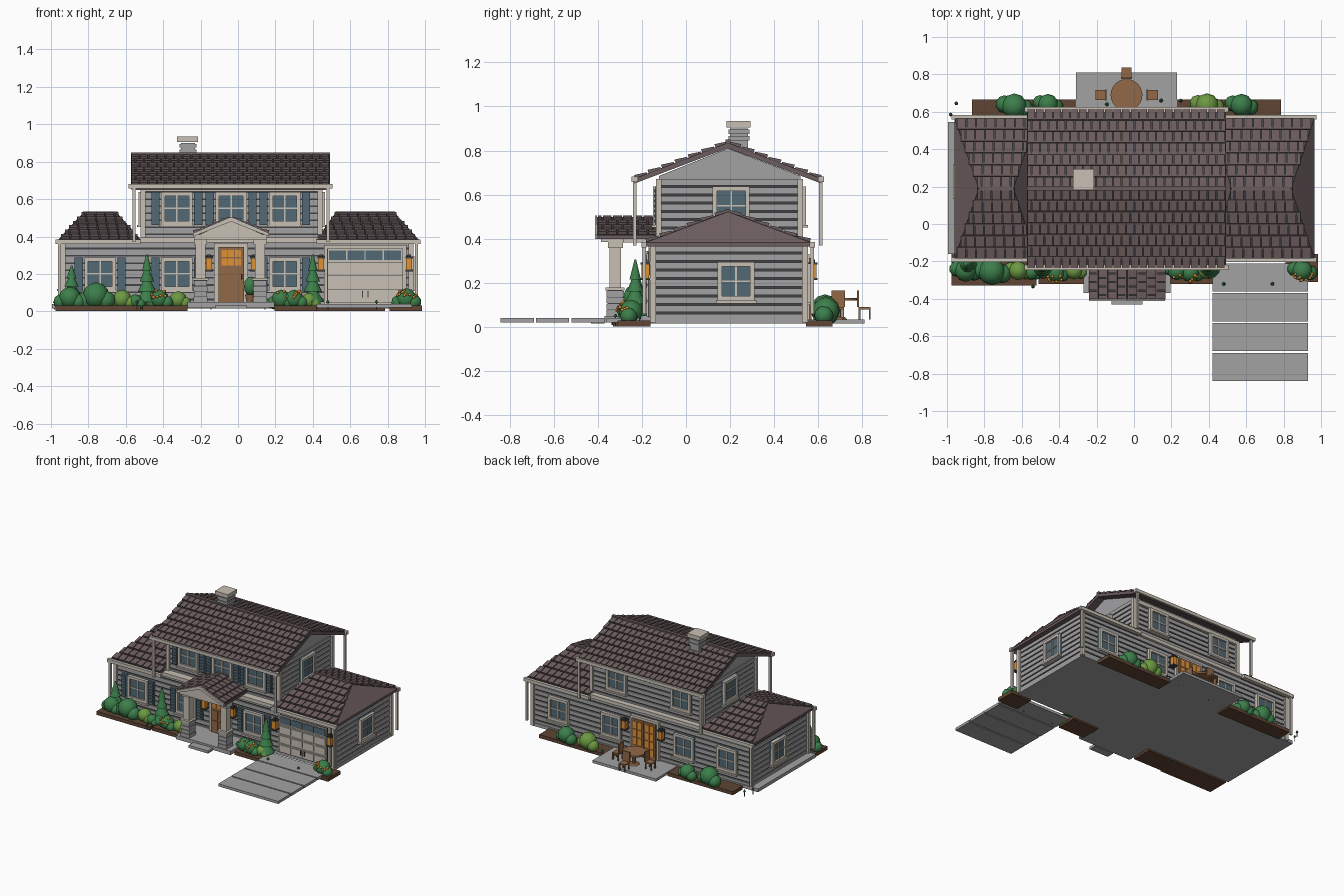
import bpy, bmesh, math, random
from mathutils import Matrix, Vector

if "Cube" in bpy.data.objects:
    bpy.data.objects.remove(bpy.data.objects["Cube"])

random.seed(4)
COLOURS = {
    "grey": (.36, .36, .37), "dark": (.055, .053, .057), "roof": (.155, .11, .113),
    "trim": (.58, .53, .46), "slate": (.085, .14, .175), "wood": (.29, .14, .065),
    "soil": (.115, .06, .033), "amber": (.75, .29, .035), "green": (.045, .21, .07),
    "lime": (.15, .32, .055)}
KEYS = list(COLOURS)
MATS = []
for key, rgb in COLOURS.items():
    m = bpy.data.materials.new(key)
    m.diffuse_color = (*rgb, 1)
    m.use_nodes = True
    m.node_tree.nodes["Principled BSDF"].inputs["Base Color"].default_value = m.diffuse_color
    MATS.append(m)
I = Matrix.Identity(4)


def finish(name, bm):
    bmesh.ops.recalc_face_normals(bm, faces=bm.faces)
    used = sorted({f.material_index for f in bm.faces})
    for f in bm.faces:
        f.material_index = used.index(f.material_index)
    me = bpy.data.meshes.new(name)
    bm.to_mesh(me)
    bm.free()
    for i in used:
        me.materials.append(MATS[i])
    bpy.context.collection.objects.link(bpy.data.objects.new(name, me))


def block(bm, pts, mat):
    v = [bm.verts.new(p) for p in pts]
    for q in ((3, 2, 1, 0), (4, 5, 6, 7), (0, 1, 5, 4), (1, 2, 6, 5), (2, 3, 7, 6), (3, 0, 4, 7)):
        bm.faces.new([v[i] for i in q]).material_index = KEYS.index(mat)


def box(bm, x0, x1, y0, y1, z0, z1, mat, M=I):
    block(bm, [M @ Vector((x, y, z)) for z in (z0, z1)
               for x, y in ((x0, y0), (x1, y0), (x1, y1), (x0, y1))], mat)


def prism(bm, poly, axis, a, b, mat):
    """Extrude a 2D outline (horizontal, z) along x or y."""
    put = (lambda h, z, d: (d, h, z)) if axis == "x" else (lambda h, z, d: (h, d, z))
    A, B = [[bm.verts.new(put(h, z, d)) for h, z in poly] for d in (a, b)]
    n = len(poly)
    faces = [bm.faces.new(A), bm.faces.new(B[::-1])]
    faces += [bm.faces.new((A[i], B[i], B[(i + 1) % n], A[(i + 1) % n])) for i in range(n)]
    for f in faces:
        f.material_index = KEYS.index(mat)


def paint(verts, mat, smooth=False):
    for f in {f for v in verts for f in v.link_faces}:
        f.material_index = KEYS.index(mat)
        f.smooth = smooth


def ball(bm, x, y, z, r, mat, sz=1, sub=2):
    M = Matrix.Translation((x, y, z)) @ Matrix.Diagonal((r, r, r * sz, 1))
    paint(bmesh.ops.create_icosphere(bm, subdivisions=sub, radius=1, matrix=M)["verts"], mat, True)


def cone(bm, x, y, z0, z1, r0, r1, mat, seg=12):
    M = Matrix.Translation((x, y, (z0 + z1) / 2))
    paint(bmesh.ops.create_cone(bm, cap_ends=True, segments=seg, radius1=r0, radius2=r1,
                                depth=z1 - z0, matrix=M)["verts"], mat)


def place(x, y, z, deg):
    return Matrix.Translation((x, y, z)) @ Matrix.Rotation(math.radians(deg), 4, "Z")


def tiles(bm, O, A, S, lo, hi, rows, w=.046):
    """Staggered shingles over a dark sheet; lo and hi are (eave, ridge) limits."""
    O, A, S = Vector(O), Vector(A), Vector(S)
    N = A.cross(S).normalized()
    N = -N if N.z < 0 else N
    P = lambda u, t, h: O + A * u + S * t + N * h
    at = lambda e, t: e[0] + (e[1] - e[0]) * t
    block(bm, [P(at(e, t), t, h) for h in (0, .003) for e, t in ((lo, 0), (hi, 0), (hi, 1), (lo, 1))], "dark")
    for r in range(rows):
        t0, t1 = (r + .1) / rows, (r + 1) / rows
        a, b = at(lo, (r + .5) / rows), at(hi, (r + .5) / rows)
        u = a - (r % 2) * w / 2
        while u < b:
            l, h = max(u, a) + .003, min(u + w, b) - .003
            if h - l > .008:
                block(bm, [P(l, t0, .002), P(h, t0, .002), P(h, t1, .002), P(l, t1, .002),
                           P(l, t0, .018), P(h, t0, .018), P(h, t1, .009), P(l, t1, .009)], "roof")
            u += w


# Clapboard walls with corner trim
def walls(name, x0, x1, y0, y1, z0, z1):
    bm = bmesh.new()
    box(bm, x0 + .008, x1 - .008, y0 + .008, y1 - .008, z0, z1, "dark")
    n = round((z1 - z0) / .037)
    p = (z1 - z0) / n
    for i in range(n):
        box(bm, x0, x1, y0, y1, z0 + i * p + .009, z0 + (i + 1) * p, "grey")
    for x in (x0, x1):
        for y in (y0, y1):
            box(bm, x - .013, x + .013, y - .013, y + .013, z0, z1, "trim")
    finish(name, bm)


walls("ground_floor_walls", -.935, .925, -.15, .54, .02, .37)
walls("upper_floor_walls", -.507, .438, -.123, .518, .37, .67)
bm = bmesh.new()
prism(bm, [(-.123, .66), (.518, .66), (.518, .685), (.19, .81), (-.123, .685)], "x", -.5, .431, "grey")
finish("gable_walls", bm)
bm = bmesh.new()
for y0, y1 in ((-.18, -.12), (.515, .56)):
    box(bm, -.52, .45, y0, y1, .368, .395, "trim")
for y0, y1 in ((-.135, -.115), (.51, .53)):
    box(bm, -.515, .445, y0, y1, .64, .67, "trim")
finish("wall_bands", bm)

# Main roof
bm = bmesh.new()
ye0, ye1, yr, ze, zr = -.235, .615, .19, .67, .833
prism(bm, [(ye0, ze), (yr, zr), (ye1, ze), (ye1, ze - .02), (yr, zr - .022), (ye0, ze - .02)], "x", -.57, .49, "roof")
for ye in (ye0, ye1):
    tiles(bm, (0, ye, ze), (1, 0, 0), (0, yr - ye, zr - ze), (-.572, -.572), (.492, .492), 7)
box(bm, -.572, .492, yr - .012, yr + .012, zr, zr + .016, "roof")
finish("main_roof", bm)

# Hipped wing roofs
for name, x0, x1, r0, r1 in (("left_wing_roof", -.96, -.52, -.83, -.645), ("right_wing_roof", .42, .965, .52, .84)):
    bm = bmesh.new()
    y0, y1, z0, z1 = -.185, .567, .382, .522
    box(bm, x0, x1, y0, y1, z0 - .018, z0, "roof")
    block(bm, [(x0, y0, z0), (x1, y0, z0), (x1, y1, z0), (x0, y1, z0), (r0, yr - .002, z1),
               (r1, yr - .002, z1), (r1, yr + .002, z1), (r0, yr + .002, z1)], "roof")
    for y in (y0, y1):
        tiles(bm, (0, y, z0), (1, 0, 0), (0, yr - y, z1 - z0), (x0, r0), (x1, r1), 6, .052)
    box(bm, r0, r1, yr - .01, yr + .01, z1, z1 + .013, "roof")
    finish(name, bm)

# Gutters and downspouts
bm = bmesh.new()
for y in (-.232, .612):
    box(bm, -.585, .505, y - .014, y + .014, .657, .682, "trim")
    for x in (-.555, .482):
        box(bm, x - .008, x + .008, y - .008, y + .008, .37, .66, "trim")
for y in (-.19, .572):
    for x0, x1 in ((-.975, -.52), (.42, .975)):
        box(bm, x0, x1, y - .012, y + .012, .36, .385, "trim")
    for x in (-.955, .955):
        box(bm, x - .008, x + .008, y - .008, y + .008, .06, .365, "trim")
finish("gutters", bm)

# Chimney
bm = bmesh.new()
box(bm, -.305, -.23, .2, .28, .76, .9, "grey")
for z in (.845, .875):
    box(bm, -.312, -.223, .193, .287, z, z + .02, "grey")
box(bm, -.325, -.213, .183, .293, .905, .935, "trim")
finish("chimney", bm)


# Windows
def window(name, x, y, z, deg, shutters=False, w=.168, h=.175):
    bm, M = bmesh.new(), place(x, y, z, deg)
    a, b, f = w / 2, h / 2, .02
    box(bm, -a, a, -.012, .005, -b, b, "slate", M)
    for s in (-1, 1):
        box(bm, *sorted((s * a, s * (a - f))), -.026, 0, -b, b, "trim", M)
        box(bm, -a, a, -.026, 0, *sorted((s * b, s * (b - f))), "trim", M)
    box(bm, -.004, .004, -.018, 0, -b, b, "trim", M)
    box(bm, -a, a, -.018, 0, -.004, .004, "trim", M)
    box(bm, -a - .008, a + .008, -.034, 0, -b - .012, -b, "trim", M)
    if shutters:
        for s in (-1, 1):
            l, r = sorted((s * (a + .008), s * (a + .052)))
            box(bm, l, r, -.018, 0, -b, b, "slate", M)
            for i in range(7):
                q = -b + .012 + i * .0225
                box(bm, l + .007, r - .007, -.023, 0, q, q + .014, "slate", M)
    finish(name, bm)


for x in (-.327, -.037, .25):
    window("upper_front_window", x, -.123, .55, 0, True)
for x in (-.737, -.327, .25):
    window("lower_front_window", x, -.15, .2, 0, True)
for x in (-.33, .22):
    window("upper_back_window", x, .518, .55, 180)
for x in (-.737, -.37, .25, .7):
    window("lower_back_window", x, .54, .2, 180)
for s, xl, xu in ((90, .925, .438), (-90, -.935, -.507)):
    window("lower_side_window", xl, .227, .207, s)
    window("upper_side_window", xu, .205, .55, s)

# Front door
bm, M = bmesh.new(), place(-.037, -.15, 0, 0)
box(bm, -.09, .09, -.02, 0, .05, .365, "trim", M)
box(bm, -.068, .068, -.03, 0, .05, .345, "wood", M)
for i in range(3):
    box(bm, -.052 + i * .036, -.02 + i * .036, -.035, 0, .29, .328, "amber", M)
    box(bm, -.052 + i * .036, -.02 + i * .036, -.035, 0, .245, .282, "amber", M)
for x in (-.052, .006):
    for z in (.075, .155):
        box(bm, x, x + .046, -.036, 0, z, z + .068, "wood", M)
box(bm, .052, .06, -.045, 0, .17, .2, "dark", M)
finish("front_door", bm)

# Glazed patio doors
bm, M = bmesh.new(), place(-.037, .54, 0, 180)
box(bm, -.12, .12, -.02, 0, .03, .33, "trim", M)
for s in (-1, 1):
    box(bm, s * .052 - .05, s * .052 + .05, -.028, 0, .035, .312, "wood", M)
    for c in (-1, 1):
        for r in range(4):
            cx = s * .052 + c * .02
            box(bm, cx - .016, cx + .016, -.033, 0, .06 + r * .061, .113 + r * .061, "amber", M)
finish("patio_doors", bm)

# Garage door
bm, M = bmesh.new(), place(.68, -.15, 0, 0)
box(bm, -.22, .22, -.018, 0, .04, .355, "trim", M)
box(bm, -.203, .203, -.022, 0, .045, .335, "dark", M)
for r in range(4):
    z = .048 + r * .072
    box(bm, -.2, .2, -.028, 0, z, z + .069, "trim", M)
    for c in range(4):
        x = -.193 + c * .098
        box(bm, x, x + .09, -.034, 0, z + .01, z + .06, "slate" if r == 3 else "trim", M)
for x in (-.015, .015):
    box(bm, x - .003, x + .003, -.042, 0, .075, .11, "dark", M)
finish("garage_door", bm)

# Wall lanterns
for x, y, deg in ((-.155, -.15, 0), (.085, -.15, 0), (.445, -.15, 0), (.915, -.15, 0), (-.19, .54, 180), (.12, .54, 180)):
    bm, M = bmesh.new(), place(x, y, .255, deg)
    box(bm, -.01, .01, -.02, 0, -.02, .03, "dark", M)
    box(bm, -.016, .016, -.052, -.018, -.032, .028, "amber", M)
    box(bm, -.02, .02, -.057, -.013, .028, .038, "dark", M)
    box(bm, -.01, .01, -.045, -.025, .038, .05, "dark", M)
    box(bm, -.02, .02, -.057, -.013, -.042, -.032, "dark", M)
    finish("wall_lantern", bm)

# Porch: slab, step, columns, beam and small gable roof
bm = bmesh.new()
box(bm, -.27, .195, -.37, -.15, .02, .05, "grey")
box(bm, -.12, .045, -.43, -.37, .015, .035, "grey")
for x in (-.2, .118):
    for i in range(4):
        box(bm, x - .038 + .003 * (i % 2), x + .038 - .003 * (i % 2), -.36, -.282, .05 + i * .029, .076 + i * .029, "grey")
    box(bm, x - .033, x + .033, -.355, -.287, .05, .165, "dark")
    box(bm, x - .042, x + .042, -.364, -.278, .165, .178, "trim")
    box(bm, x - .026, x + .026, -.346, -.294, .178, .36, "trim")
    box(bm, x - .034, x + .034, -.354, -.286, .358, .385, "trim")
    box(bm, x - .028, x + .028, -.35, -.13, .383, .41, "trim")
box(bm, -.235, .155, -.385, -.28, .385, .412, "trim")
finish("porch", bm)
bm = bmesh.new()
xc, xa, xb = -.037, -.24, .166
prism(bm, [(xa + .02, .405), (xb - .02, .405), (xc, .485)], "y", -.39, -.12, "trim")
prism(bm, [(xa, .415), (xc, .497), (xb, .415), (xb, .4), (xc, .48), (xa, .4)], "y", -.405, -.12, "roof")
prism(bm, [(xa, .418), (xc, .506), (xb, .418), (xb, .4), (xc, .48), (xa, .4)], "y", -.413, -.403, "trim")
for x in (xa, xb):
    tiles(bm, (x, 0, .415), (0, 1, 0), (xc - x, 0, .082), (-.403, -.403), (-.123, -.123), 4)
finish("porch_roof", bm)

# Paving, foundation and planting beds
bm = bmesh.new()
box(bm, -.995, .93, -.16, .545, .015, .04, "grey")
finish("foundation", bm)
for i in range(4):
    bm = bmesh.new()
    box(bm, .42, .93, -.36 - i * .16, -.21 - i * .16, .02, .04, "grey")
    finish("driveway_slab", bm)
bm = bmesh.new()
box(bm, -.31, .23, .54, .81, .015, .035, "grey")
finish("patio", bm)
for x0, x1, y0, y1 in ((-.975, -.52, -.33, -.16), (-.51, -.27, -.32, -.16), (.195, .42, -.32, -.16),
                       (.81, .985, -.31, -.16), (-.865, -.31, .545, .665), (.23, .785, .545, .665)):
    bm = bmesh.new()
    box(bm, x0, x1, y0, y1, .003, .03, "soil")
    finish("planting_bed", bm)


# Bushes, some with flowers
def bush(x, y, r, mat, flowers=0):
    bm = bmesh.new()
    ball(bm, x, y, .02 + r * .75, r * .85, mat)
    for s in (-1, 1):
        ball(bm, x + s * r * .65, y - .01 * s, .02 + r * .45, r * .6, mat)
    for _ in range(flowers):
        a, e = random.uniform(-2.8, -.3), random.uniform(.1, 1.1)
        d = Vector((math.cos(a) * math.cos(e), math.sin(a) * math.cos(e), math.sin(e))) * r * .87
        ball(bm, x + d.x, y + d.y, .02 + r * .75 + d.z, .009, "amber", 1, 1)
    finish("bush", bm)


for b in ((-.9, -.25, .07, "green"), (-.76, -.255, .085, "green"), (-.62, -.25, .06, "lime"), (-.55, -.26, .045, "green"),
          (-.42, -.26, .06, "green", 9), (-.32, -.25, .055, "lime"), (.23, -.25, .06, "green", 4),
          (.3, -.26, .06, "green", 9), (.38, -.25, .05, "lime"), (.9, -.25, .065, "green", 12),
          (-.64, .63, .08, "green"), (-.46, .64, .065, "green"), (.39, .635, .075, "lime"), (.575, .635, .072, "green")):
    bush(*b)

# Conifers
for x, y, h in ((-.89, -.22, .24), (-.487, -.23, .3), (.4, -.23, .3)):
    bm = bmesh.new()
    cone(bm, x, y, .02, .08, .012, .012, "wood", 8)
    for i in range(4):
        z = .05 + (h - .05) * i * .22
        cone(bm, x, y, z, z + (h - .05) * .36, .062 - i * .012, .004, "green")
    finish("conifer", bm)

# Potted shrub on the porch
bm = bmesh.new()
cone(bm, .065, -.25, .05, .09, .02, .028, "wood")
ball(bm, .065, -.25, .135, .034, "green", 1.5)
finish("potted_shrub", bm)

# Garden stake lights
for x, y in ((-.95, .645), (-.98, .585), (.48, -.32), (.74, -.32), (-.54, -.335), (.25, .66), (-.145, .64), (.145, .66)):
    bm = bmesh.new()
    cone(bm, x, y, .01, .045, .003, .003, "dark", 6)
    cone(bm, x, y, .045, .06, .01, .003, "green", 8)
    finish("stake_light", bm)

# Patio table and chairs
bm = bmesh.new()
cone(bm, -.04, .69, .12, .132, .085, .085, "wood", 24)
cone(bm, -.04, .69, .035, .12, .014, .014, "wood", 8)
cone(bm, -.04, .69, .035, .045, .04, .03, "wood", 12)
finish("patio_table", bm)
for x, y, deg in ((-.18, .69, -90), (.1, .69, 90), (-.04, .81, 180)):
    bm, M = bmesh.new(), place(x, y, .035, deg)
    box(bm, -.027, .027, -.027, .027, .045, .055, "wood", M)
    box(bm, -.03, .03, .025, .034, .055, .13, "wood", M)
    for a in (-.023, .023):
        for c in (-.023, .023):
            box(bm, a - .004, a + .004, c - .004, c + .004, 0, .045, "wood", M)
    finish("patio_chair", bm)
